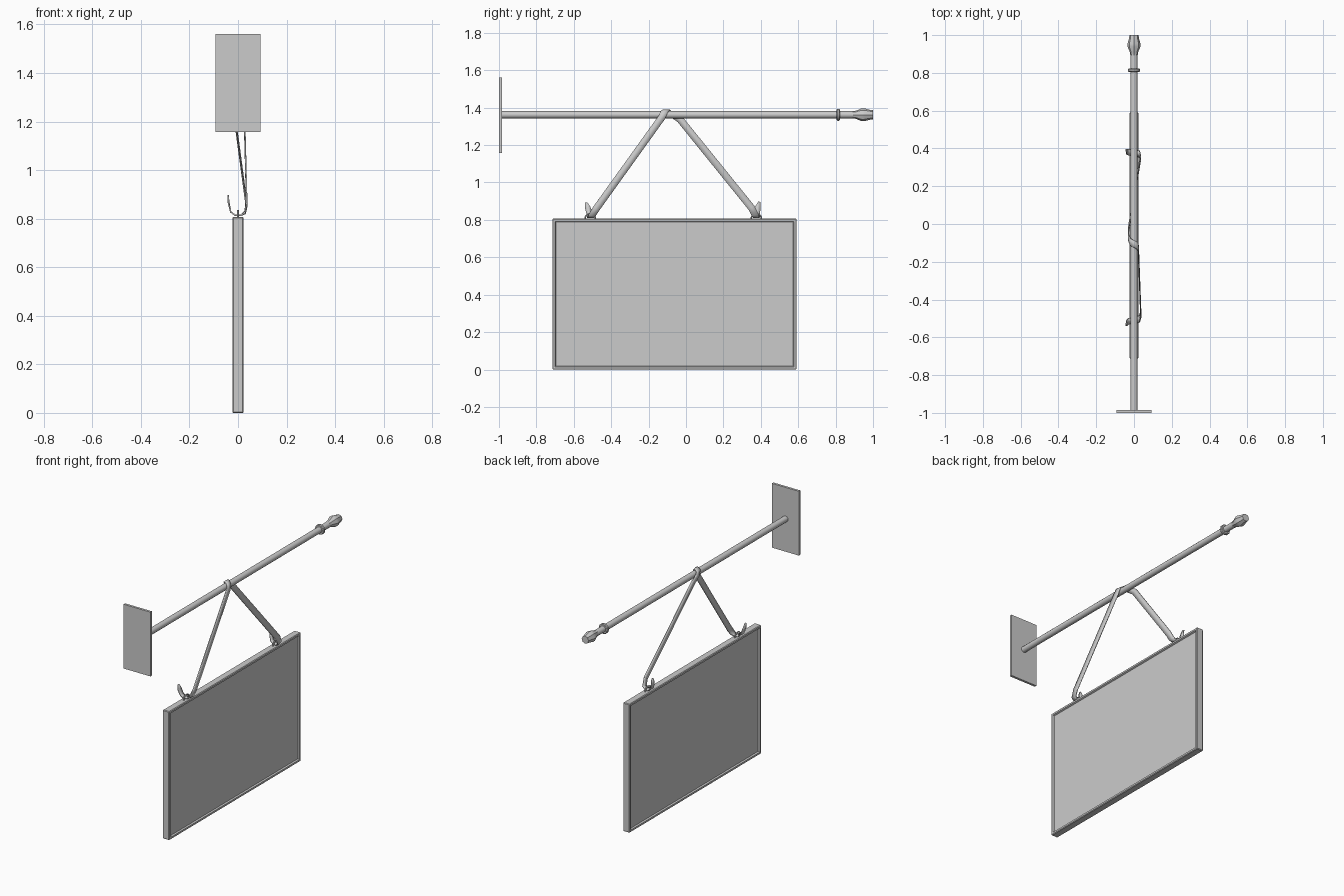
import bpy, bmesh, math
from mathutils import Vector, Matrix

if "Cube" in bpy.data.objects:
    bpy.data.objects.remove(bpy.data.objects["Cube"])

POLE_Z = 1.362


def make_object(name, bm, smooth=True):
    bmesh.ops.recalc_face_normals(bm, faces=bm.faces)
    mesh = bpy.data.meshes.new(name)
    bm.to_mesh(mesh)
    bm.free()
    ob = bpy.data.objects.new(name, mesh)
    bpy.context.collection.objects.link(ob)
    if smooth:
        bpy.ops.object.select_all(action='DESELECT')
        bpy.context.view_layer.objects.active = ob
        ob.select_set(True)
        bpy.ops.object.shade_smooth_by_angle(angle=math.radians(35))
    return ob


def box_bm(lo, hi):
    lo, hi = Vector(lo), Vector(hi)
    bm = bmesh.new()
    bmesh.ops.create_cube(bm, size=1, matrix=Matrix.Translation((lo + hi) / 2)
                          @ Matrix.Diagonal((*(hi - lo), 1)))
    return bm


def lathe_y(name, profile, sides):
    """Revolve (y, radius) pairs around the pole axis and cap both ends."""
    bm = bmesh.new()
    rings = []
    for y, r in profile:
        rings.append([bm.verts.new((r * math.cos(a), y, POLE_Z + r * math.sin(a)))
                      for a in (2 * math.pi * i / sides for i in range(sides))])
    for a, b in zip(rings, rings[1:]):
        for i in range(sides):
            j = (i + 1) % sides
            bm.faces.new((a[i], a[j], b[j], b[i]))
    bm.faces.new(rings[0])
    bm.faces.new(rings[-1])
    return make_object(name, bm)


def strap(name, path, thickness=0.006):
    """Flat ribbon: each path entry is centre, width direction in yz, half width."""
    bm = bmesh.new()
    pairs = []
    for x, y, z, wy, wz, half in path:
        w = Vector((0, wy, wz)).normalized() * half
        c = Vector((x, y, z))
        pairs.append((bm.verts.new(c - w), bm.verts.new(c + w)))
    for a, b in zip(pairs, pairs[1:]):
        bm.faces.new((a[0], a[1], b[1], b[0]))
    ob = make_object(name, bm)
    mod = ob.modifiers.new("thickness", 'SOLIDIFY')
    mod.thickness = thickness
    mod.offset = 0
    return ob


# wall plate and pole with collar and finial
make_object("wall_plate", box_bm((-0.093, -1, 1.157), (0.093, -0.985, 1.56)), False)
lathe_y("pole", [(-0.99, 0.019), (0.90, 0.019)], 12)
lathe_y("pole_collar", [(0.805, 0.028), (0.809, 0.032), (0.819, 0.032), (0.823, 0.028)], 12)
lathe_y("pole_finial", [(0.89, 0.019), (0.91, 0.022), (0.938, 0.034), (0.955, 0.034),
                        (0.98, 0.027), (1.0, 0.024)], 8)

# sign board: framed rim with a recessed panel on both sides
bm = box_bm((-0.023, -0.714, 0), (0.023, 0.592, 0.807))
bmesh.ops.bevel(bm, geom=list(bm.edges), offset=0.004, segments=1, affect='EDGES')
for side in (-1, 1):
    bm.normal_update()
    face = max((f for f in bm.faces if f.normal.x * side > 0.9), key=lambda f: f.calc_area())
    bmesh.ops.inset_region(bm, faces=[face], thickness=0.015)
    bmesh.ops.inset_region(bm, faces=[face], thickness=0.006, depth=-0.009)
make_object("sign_board", bm)

# eyelets on top of the frame
for label, y0 in (("rear_eyelet", 0.376), ("front_eyelet", -0.512)):
    bm = bmesh.new()
    n, m, R, r = 10, 6, 0.028, 0.004
    rings = []
    for i in range(n + 1):
        a = math.pi * i / n
        rings.append([bm.verts.new((r * math.sin(t), y0 + (R + r * math.cos(t)) * math.cos(a),
                                    0.805 + (R + r * math.cos(t)) * math.sin(a)))
                      for t in (2 * math.pi * k / m for k in range(m))])
    for a, b in zip(rings, rings[1:]):
        for k in range(m):
            bm.faces.new((a[k], a[(k + 1) % m], b[(k + 1) % m], b[k]))
    make_object(label, bm)

# strap: loose end, through the front eyelet, over the pole, down to the rear eyelet
W = 0.019
front = [(-0.041, -0.533, 0.893, 1, 0.2, 0.006),
         (-0.039, -0.525, 0.865, 1, 0.2, 0.015),
         (-0.030, -0.515, 0.828, 1, 0, 0.016),
         (-0.012, -0.512, 0.814, 1, 0, 0.017),
         (0.012, -0.508, 0.814, 1, 0, 0.017),
         (0.029, -0.503, 0.824, 1, -0.2, W),
         (0.036, -0.480, 0.860, 0.8, -0.58, W)]
over = [(0.023, -0.128, 1.350, 0.8, -0.58, W),
        (0.019, -0.117, 1.377, 1, -0.2, W),
        (0, -0.106, 1.387, 1, 0, W),
        (-0.019, -0.096, 1.380, 1, 0, W),
        (-0.029, -0.070, 1.362, 1, 0.5, W),
        (-0.029, -0.030, 1.335, 0.77, 0.64, W)]
rear = [(0.034, 0.350, 0.865, 0.77, 0.64, W),
        (0.029, 0.370, 0.826, 1, 0.2, W),
        (0.012, 0.374, 0.814, 1, 0, 0.017),
        (-0.012, 0.377, 0.814, 1, 0, 0.017),
        (-0.030, 0.380, 0.828, 1, 0, 0.016),
        (-0.038, 0.383, 0.865, 1, -0.2, 0.015),
        (-0.041, 0.392, 0.897, 1, -0.2, 0.006)]
strap("hanging_strap", front + over + rear)
